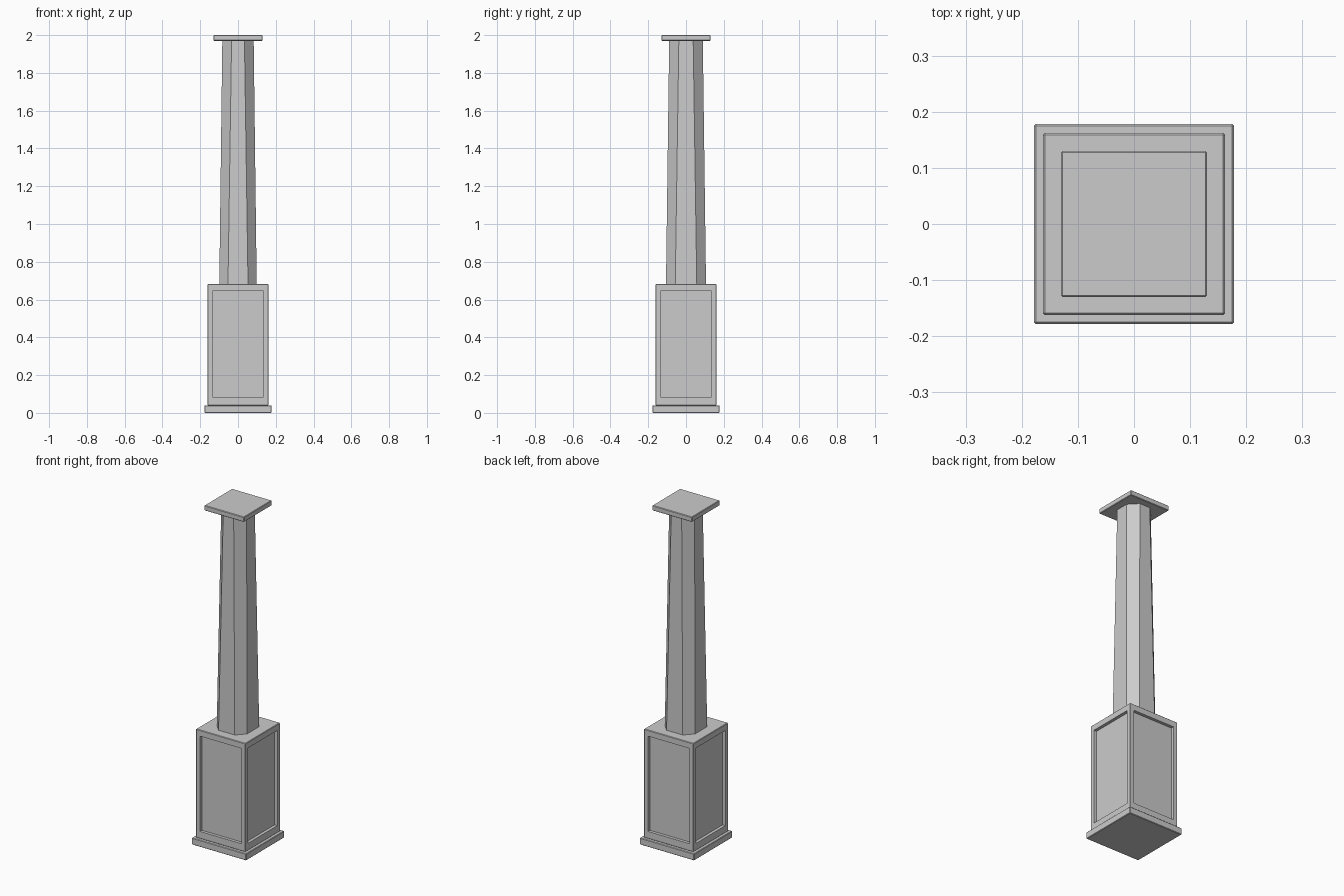
import bpy, bmesh

if "Cube" in bpy.data.objects:
    bpy.data.objects.remove(bpy.data.objects["Cube"])

BEVEL = 0.003


def finish(bm, name):
    bmesh.ops.recalc_face_normals(bm, faces=bm.faces)
    mesh = bpy.data.meshes.new(name)
    bm.to_mesh(mesh)
    bm.free()
    obj = bpy.data.objects.new(name, mesh)
    bpy.context.collection.objects.link(obj)
    return obj


def slab(half, z0, z1):
    """Square block with a fine chamfer on every edge."""
    bm = bmesh.new()
    bmesh.ops.create_cube(bm, size=2)
    for v in bm.verts:
        v.co.x *= half
        v.co.y *= half
        v.co.z = z1 if v.co.z > 0 else z0
    bmesh.ops.bevel(bm, geom=bm.edges[:], offset=BEVEL, segments=1,
                    affect='EDGES', profile=0.5)
    bm.normal_update()
    return bm


# Plinth and cap
finish(slab(0.178, 0.0, 0.04), "plinth")
finish(slab(0.13, 1.97, 2.0), "cap")

# Pedestal with a recessed panel in each side
bm = slab(0.162, 0.04, 0.682)
sides = [f for f in bm.faces if abs(f.normal.z) < 0.1 and f.calc_area() > 0.1]
bmesh.ops.inset_individual(bm, faces=sides, thickness=0.036 - BEVEL, depth=0)
for f in sides:
    for v in f.verts:
        v.co.z = 0.083 if v.co.z < 0.3 else 0.646
    normal = f.normal.copy()
    new = bmesh.ops.extrude_discrete_faces(bm, faces=[f])["faces"][0]
    for v in new.verts:
        v.co -= normal * 0.018
finish(bm, "pedestal")


# Tapered eight-sided shaft
def octagon(bm, hx, hy, fx, fy, z):
    pts = [(hx, -fy), (hx, fy), (fx, hy), (-fx, hy),
           (-hx, fy), (-hx, -fy), (-fx, -hy), (fx, -hy)]
    return [bm.verts.new((x, y, z)) for x, y in pts]


bm = bmesh.new()
low = octagon(bm, 0.099, 0.106, 0.053, 0.057, 0.68)
top = octagon(bm, 0.083, 0.089, 0.034, 0.038, 1.972)
for i in range(8):
    j = (i + 1) % 8
    bm.faces.new((low[i], low[j], top[j], top[i]))
bm.faces.new(low[::-1])
bm.faces.new(top)
finish(bm, "shaft")
